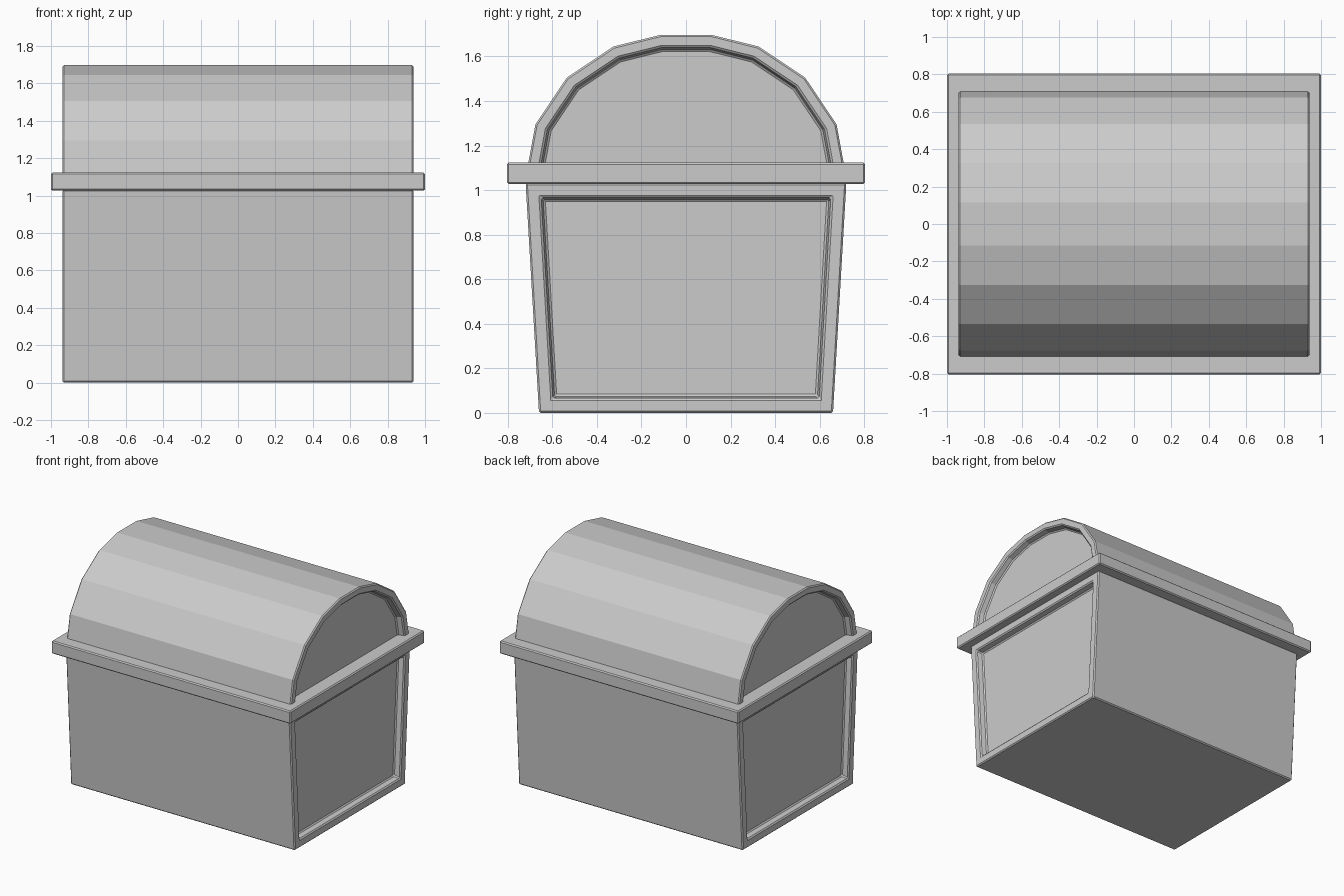
import bpy, bmesh, math

if "Cube" in bpy.data.objects:
    bpy.data.objects.remove(bpy.data.objects["Cube"])


def finish(name, bm):
    bmesh.ops.recalc_face_normals(bm, faces=bm.faces)
    mesh = bpy.data.meshes.new(name)
    bm.to_mesh(mesh)
    bm.free()
    obj = bpy.data.objects.new(name, mesh)
    bpy.context.collection.objects.link(obj)
    bevel = obj.modifiers.new("edge_bevel", 'BEVEL')
    bevel.width = 0.008
    bevel.segments = 1
    bevel.limit_method = 'ANGLE'
    bevel.angle_limit = math.radians(40)
    return obj


def prism(name, half_profile, half_length, frame=0.0, depth=0.0):
    """Mirror a (y, z) half profile, extrude it along x, recess both ends."""
    outline = half_profile + [(-y, z) for y, z in reversed(half_profile)]
    bm = bmesh.new()
    rings = [[bm.verts.new((x, y, z)) for y, z in outline]
             for x in (-half_length, half_length)]
    ends = [bm.faces.new(ring) for ring in rings]
    n = len(outline)
    for i in range(n):
        j = (i + 1) % n
        bm.faces.new((rings[0][i], rings[0][j], rings[1][j], rings[1][i]))
    bmesh.ops.recalc_face_normals(bm, faces=bm.faces)
    if frame:
        # raised border, then a slightly sloped step down to the panel
        bmesh.ops.inset_individual(bm, faces=ends, thickness=frame,
                                   use_even_offset=True)
        bmesh.ops.inset_individual(bm, faces=ends, thickness=0.012,
                                   depth=-depth, use_even_offset=True)
    return finish(name, bm)


# Tapered chest body with framed end panels
prism("chest_body", [(0.66, 0.0), (0.72, 1.032)], 0.938, 0.064, 0.05)

# Projecting rim between body and lid
prism("chest_rim", [(0.804, 1.027), (0.804, 1.123)], 1.0)

# Faceted barrel lid, its base hidden inside the rim
prism("barrel_lid", [(0.722, 1.045), (0.676, 1.295), (0.535, 1.505),
                     (0.325, 1.645), (0.115, 1.697)], 0.938, 0.055, 0.05)
